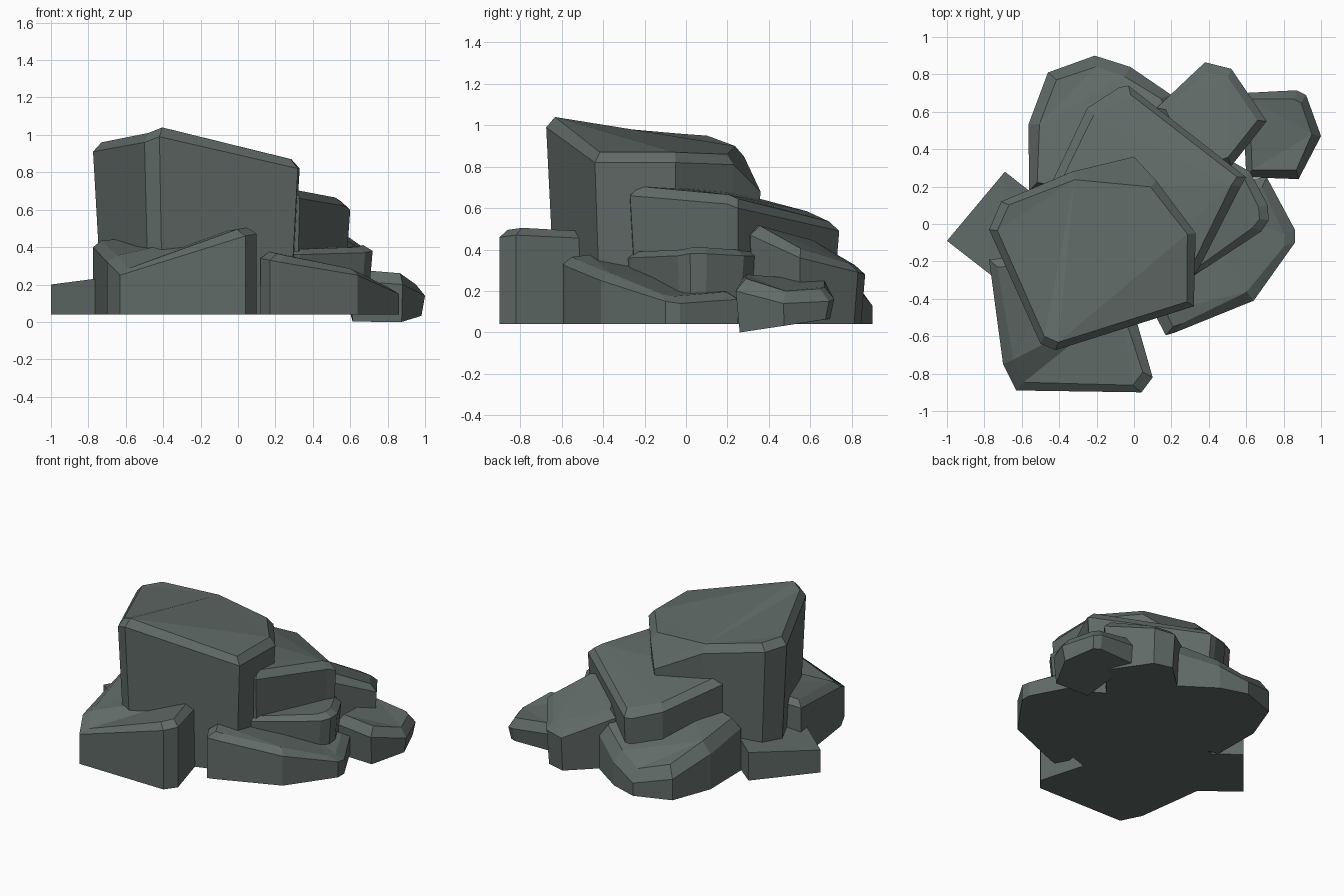
import bpy, bmesh
from mathutils import Vector

stone = bpy.data.materials.new("grey green stone")
stone.diffuse_color = (0.118, 0.145, 0.135, 1)


def rock(name, rim, base=0.04, taper=0.0, inset=0.05, lift=0.04, tilt=(0, 0)):
    """Faceted boulder: rim points (x, y, z), counter-clockwise, chamfered on top.
    taper pulls the foot inwards; tilt slopes the underside in x and y."""
    bm = bmesh.new()
    n = len(rim)
    c = sum((Vector(p[:2]) for p in rim), Vector((0, 0))) / n

    def toward(p, d):
        v = Vector(p[:2])
        return v + (c - v).normalized() * d

    foot, edge, top = [], [], []
    x0 = min(p[0] for p in rim)
    y0 = min(p[1] for p in rim)
    for p in rim:
        f = toward(p, taper)
        zf = base + tilt[0] * (p[0] - x0) + tilt[1] * (p[1] - y0)
        foot.append(bm.verts.new((f.x, f.y, zf)))
        edge.append(bm.verts.new(p))
        if inset:
            t = toward(p, inset)
            top.append(bm.verts.new((t.x, t.y, p[2] + lift)))
    rings = [foot, edge] + ([top] if inset else [])
    for a, b in zip(rings, rings[1:]):
        for i in range(n):
            j = (i + 1) % n
            bm.faces.new((a[i], a[j], b[j], b[i]))
    caps = [bm.faces.new(rings[-1]), bm.faces.new(foot[::-1])]
    bmesh.ops.triangulate(bm, faces=caps)
    bmesh.ops.recalc_face_normals(bm, faces=bm.faces)
    me = bpy.data.meshes.new(name)
    bm.to_mesh(me)
    bm.free()
    me.materials.append(stone)
    ob = bpy.data.objects.new(name, me)
    bpy.context.collection.objects.link(ob)
    return ob


# Tall main boulder with its peak at the front left
rock("main_boulder", [
    (-0.50, -0.64, 0.96), (-0.42, -0.675, 0.99), (0.32, -0.44, 0.82),
    (0.33, -0.05, 0.82), (0.12, 0.23, 0.81), (0.0, 0.36, 0.68),
    (-0.33, 0.28, 0.85), (-0.71, 0.12, 0.90), (-0.775, -0.03, 0.91)],
    taper=0.05, inset=0.045, lift=0.05)

# Second boulder leaning behind it
rock("rear_boulder", [
    (0.0, -0.30, 0.68), (0.33, -0.27, 0.66), (0.57, 0.20, 0.62),
    (0.60, 0.25, 0.60), (-0.03, 0.74, 0.49), (-0.08, 0.73, 0.49),
    (-0.25, 0.62, 0.54), (-0.45, 0.20, 0.64)],
    taper=0.04, inset=0.05, lift=0.045)

# Flat ledge under the rear boulder, right side
rock("right_ledge", [
    (0.10, -0.34, 0.36), (0.33, -0.27, 0.36), (0.68, -0.04, 0.37),
    (0.72, 0.02, 0.38), (0.715, 0.10, 0.38), (0.62, 0.28, 0.37),
    (0.48, 0.36, 0.37), (0.1, 0.3, 0.37)], taper=0.03, inset=0.05, lift=0.03)

# Low slab at the front right
rock("front_right_slab", [
    (0.12, -0.50, 0.34), (0.17, -0.595, 0.33), (0.22, -0.58, 0.32),
    (0.64, -0.41, 0.25), (0.86, -0.10, 0.15), (0.86, -0.03, 0.14),
    (0.71, 0.25, 0.16), (0.3, 0.2, 0.2)], inset=0.06, lift=0.035)

# Small outlying stone at the far right, tipped underside
rock("far_right_stone", [
    (0.60, 0.25, 0.22), (0.88, 0.24, 0.20), (1.0, 0.47, 0.14),
    (0.92, 0.69, 0.15), (0.87, 0.715, 0.16), (0.58, 0.70, 0.19)],
    base=0.0, tilt=(0, 0.14), taper=0.02, inset=0.05, lift=0.06)

# Back right boulder
rock("back_right_boulder", [
    (0.30, 0.25, 0.48), (0.52, 0.31, 0.47), (0.71, 0.55, 0.36),
    (0.52, 0.83, 0.29), (0.38, 0.865, 0.28), (0.12, 0.62, 0.40)],
    taper=0.02, inset=0.05, lift=0.045)

# Low back left slab, dipping towards the rear
rock("back_left_slab", [
    (-0.1, 0.1, 0.40), (0.3, 0.45, 0.34), (0.20, 0.69, 0.28),
    (-0.02, 0.84, 0.20), (-0.21, 0.90, 0.13), (-0.46, 0.81, 0.19),
    (-0.565, 0.53, 0.29), (-0.56, 0.18, 0.34)], inset=0.06, lift=0.08)

# Front left boulder
rock("front_left_boulder", [
    (-0.70, -0.75, 0.32), (-0.63, -0.89, 0.25), (0.04, -0.90, 0.46),
    (0.10, -0.82, 0.47), (-0.02, -0.40, 0.45), (-0.4, -0.15, 0.43),
    (-0.775, -0.19, 0.40)], inset=0.06, lift=0.035)

# Plain block at the left
rock("left_block", [
    (-1.0, -0.09, 0.20), (-0.73, -0.30, 0.235), (-0.40, 0.05, 0.27),
    (-0.69, 0.28, 0.24)], inset=0)
